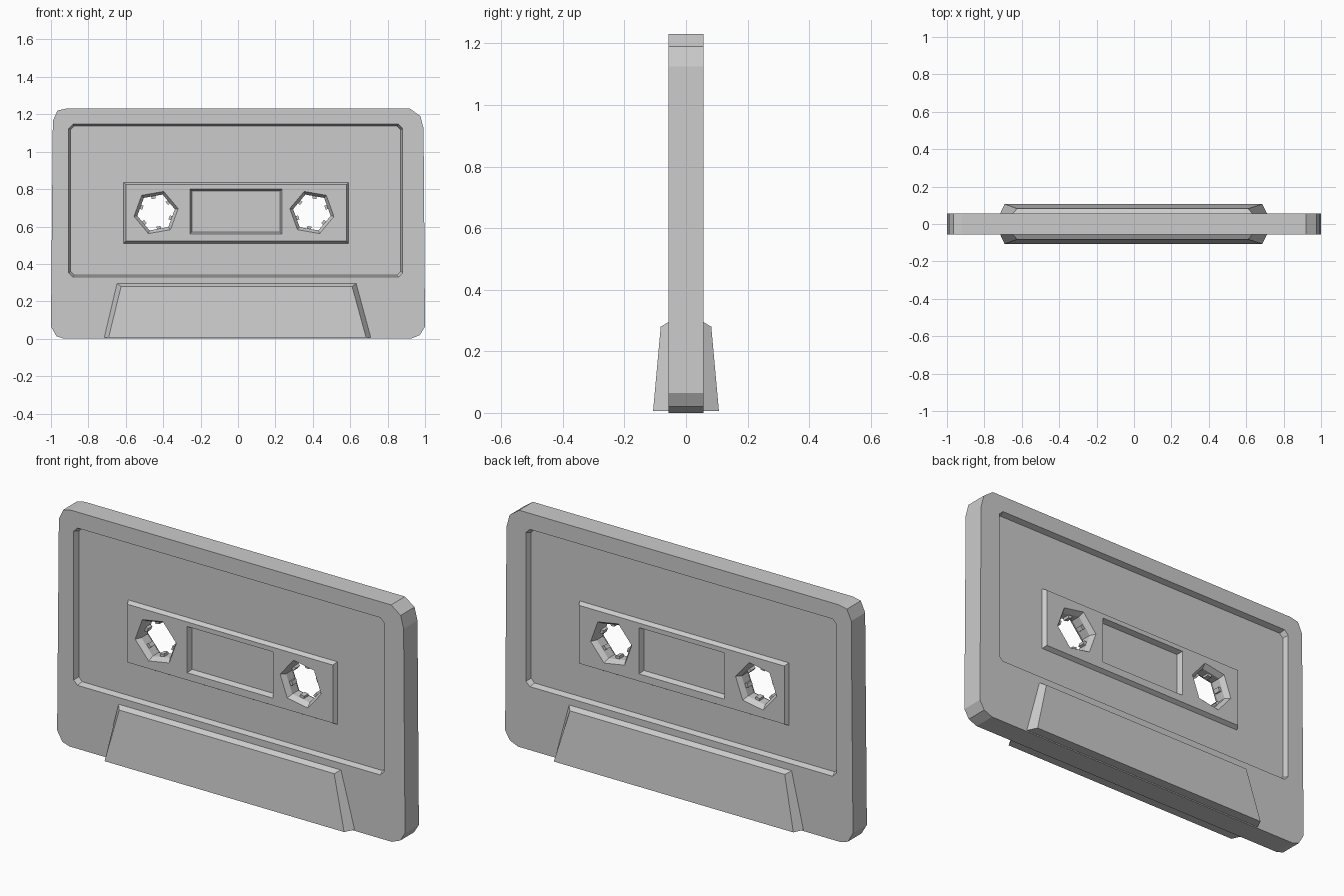
import bpy, bmesh
from math import cos, sin, radians

if "Cube" in bpy.data.objects:
    bpy.data.objects.remove(bpy.data.objects["Cube"])

def loft(name, *stacks):
    """One mesh from stacks of equal-length 3D loops, capped at both ends."""
    bm = bmesh.new()
    for loops in stacks:
        rings = [[bm.verts.new(p) for p in lp] for lp in loops]
        n = len(rings[0])
        for a, b in zip(rings, rings[1:]):
            for i in range(n):
                j = (i + 1) % n
                bm.faces.new((a[i], a[j], b[j], b[i]))
        bm.faces.new(rings[0])
        bm.faces.new(rings[-1])
    bmesh.ops.recalc_face_normals(bm, faces=bm.faces[:])
    me = bpy.data.meshes.new(name)
    bm.to_mesh(me)
    bm.free()
    ob = bpy.data.objects.new(name, me)
    bpy.context.collection.objects.link(ob)
    return ob

def at(y, pts):
    return [(x, y, z) for x, z in pts]

def flip(loops):
    return [[(x, -y, z) for x, y, z in lp] for lp in loops]

def both(name, loops):
    return loft(name, loops, flip(loops))

def rect(x0, x1, z0, z1, inset=0, c=0):
    x0, x1, z0, z1 = x0 + inset, x1 - inset, z0 + inset, z1 - inset
    if not c:
        return [(x0, z0), (x1, z0), (x1, z1), (x0, z1)]
    return [(x0 + c, z0), (x1 - c, z0), (x1, z0 + c), (x1, z1 - c),
            (x1 - c, z1), (x0 + c, z1), (x0, z1 - c), (x0, z0 + c)]

def combine(ob, tool, op):
    m = ob.modifiers.new(op, 'BOOLEAN')
    m.operation, m.object, m.solver = op, tool, 'EXACT'
    bpy.context.view_layer.objects.active = ob
    bpy.ops.object.modifier_apply(modifier=m.name)
    bpy.data.objects.remove(tool)

# Shell with clipped corners
outline = [(-.93, 0), (.925, 0), (.973, .02), (1, .065), (.992, 1.125), (.975, 1.19),
           (.92, 1.23), (-.92, 1.23), (-.965, 1.22), (-.99, 1.165), (-1, .065), (-.97, .013)]
shell = loft("cassette_shell", [at(-.057, outline), at(.057, outline)])

# Label recess on both faces
label = (-.905, .88, .33, 1.147)
combine(shell, both("label_cutter", [at(-.09, rect(*label, 0, .022)),
                                     at(-.057, rect(*label, 0, .022)),
                                     at(-.029, rect(*label, .01, .02))]), 'DIFFERENCE')

# Raised hub panel inside the recess
panel = (-.612, .592, .51, .836)
combine(shell, both("hub_panel", [at(-.015, rect(*panel)), at(-.029, rect(*panel)),
                                  at(-.05, rect(*panel, .012))]), 'UNION')

# Window recess
window = (-.257, .235, .56, .8)
combine(shell, both("window_cutter", [at(-.09, rect(*window)), at(-.05, rect(*window)),
                                      at(-.023, rect(*window, .01))]), 'DIFFERENCE')

# Six-sided hub holes with drive teeth
def hexagon(cx, r, start):
    return [(cx + r * cos(radians(start + 60 * i)), .675 + r * sin(radians(start + 60 * i)))
            for i in range(6)]

for side, cx, start in (("left", -.438, 10), ("right", .395, 50)):
    combine(shell, loft("hole_cutter", [at(y, hexagon(cx, r, start)) for y, r in
            ((-.09, .12), (-.05, .12), (-.025, .102), (.025, .102), (.05, .12), (.09, .12))]),
            'DIFFERENCE')
    teeth = []
    for i in range(6):
        a = radians(start + 30 + 60 * i)
        pts = [(cx + r * cos(a) - t * sin(a), .675 + r * sin(a) + t * cos(a))
               for r, t in ((.075, -.011), (.094, -.011), (.094, .011), (.075, .011))]
        teeth.append([at(-.018, pts), at(.018, pts)])
    loft(side + "_hub_teeth", *teeth)

# Thicker tapered head section at the bottom
base = [(-.715, .006), (.71, .006), (.632, .295), (-.647, .295)]
face = [(-.692, -.107, .006), (.685, -.107, .006), (.61, -.082, .28), (-.625, -.082, .28)]
both("head_section", [at(-.045, base), at(-.057, base), face])
